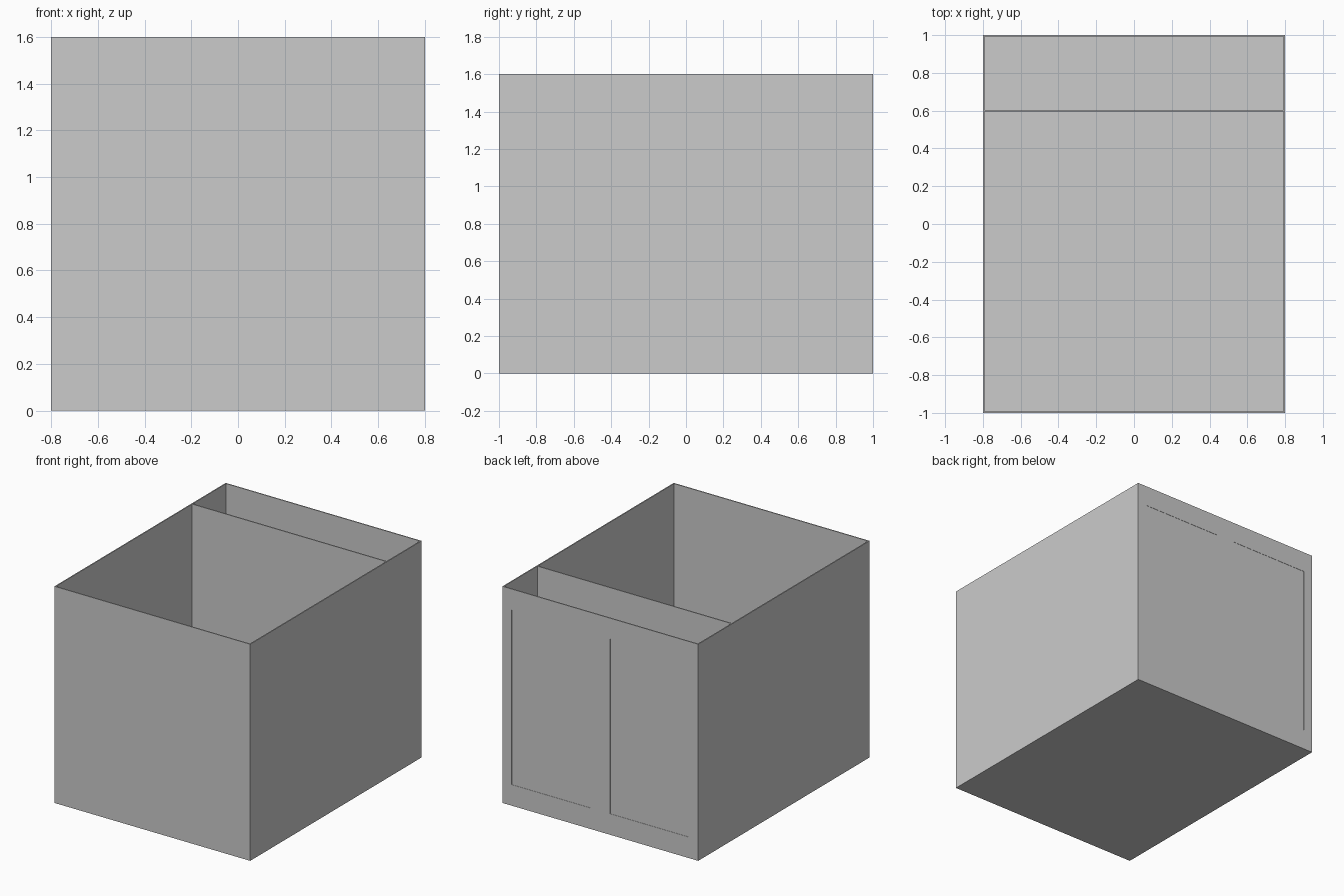
import bpy, bmesh

if "Cube" in bpy.data.objects:
    bpy.data.objects.remove(bpy.data.objects["Cube"])

W, D, H = 0.8, 1.0, 1.6      # half width, half depth, height
T = 0.008                    # board thickness


def board(name, *boxes):
    """One object made of axis-aligned boxes given as (x0, x1, y0, y1, z0, z1)."""
    bm = bmesh.new()
    for x0, x1, y0, y1, z0, z1 in boxes:
        for v in bmesh.ops.create_cube(bm, size=1)["verts"]:
            v.co = (x1 if v.co.x > 0 else x0,
                    y1 if v.co.y > 0 else y0,
                    z1 if v.co.z > 0 else z0)
    mesh = bpy.data.meshes.new(name)
    bm.to_mesh(mesh)
    bm.free()
    bpy.context.collection.objects.link(bpy.data.objects.new(name, mesh))


def framed_wall(name, y0, y1, openings, panel_y0, panel_y1):
    """Wall of rails and stiles around thinner recessed panels."""
    x, low, high = W - T, 0.155, H - 0.155
    boxes = [(-x, x, y0, y1, T, low), (-x, x, y0, y1, high, H)]
    edges = [-x] + [e for pair in openings for e in pair] + [x]
    for a, b in zip(edges[::2], edges[1::2]):
        boxes.append((a, b, y0, y1, low, high))
    for a, b in openings:
        boxes.append((a, b, panel_y0, panel_y1, low, high))
    board(name, *boxes)


# Outer box: floor, sides and front
board("floor", (-W + T, W - T, -D + T, D - T, 0, T))
for side, s in (("left", -1), ("right", 1)):
    a, b = sorted((s * W, s * (W - T)))
    board(side + "_wall", (a, b, -D, D, 0, H))
board("front_wall", (-W + T, W - T, -D, -D + T, 0, H))

# Back wall with two recessed panels, standing on a bottom strip
framed_wall("back_wall", D - T, D, [(-0.725, -0.08), (0.08, 0.725)],
            D - T + 0.004, D - 0.002)
board("back_bottom_strip", (-W + T, W - T, D - T, D, 0, T))

# Inner divider with one recessed panel facing the front
framed_wall("divider", 0.6 - T / 2, 0.6 + T / 2, [(-0.725, 0.725)],
            0.6, 0.6 + T / 2)
